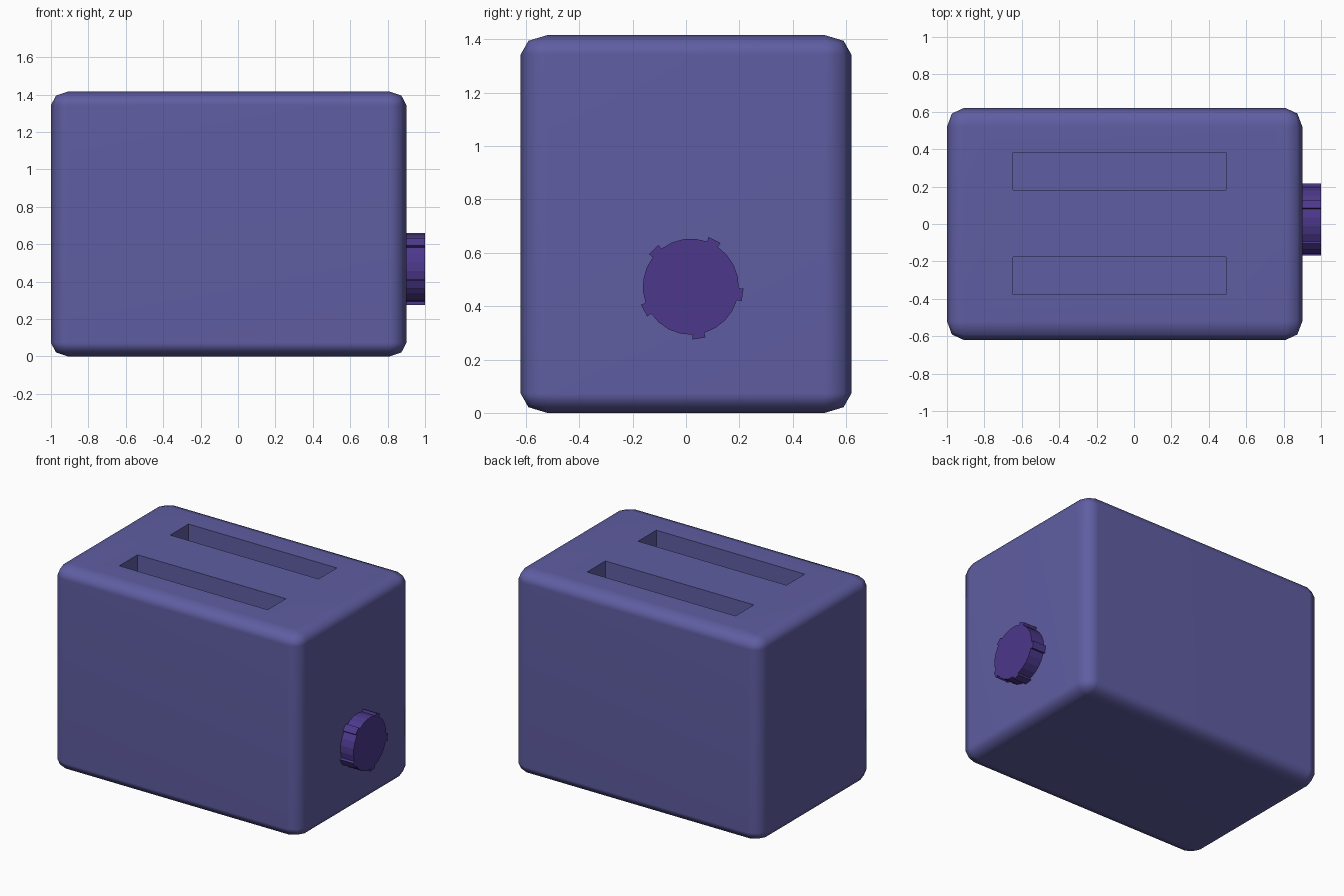
import bpy, bmesh
from math import radians, cos, sin

if "Cube" in bpy.data.objects:
    bpy.data.objects.remove(bpy.data.objects["Cube"])


def material(name, rgb):
    m = bpy.data.materials.new(name)
    m.diffuse_color = (*rgb, 1)
    m.use_nodes = True
    m.node_tree.nodes["Principled BSDF"].inputs["Base Color"].default_value = m.diffuse_color
    return m


def make_object(name, bm, mat=None):
    bmesh.ops.recalc_face_normals(bm, faces=bm.faces)
    me = bpy.data.meshes.new(name)
    bm.to_mesh(me)
    bm.free()
    ob = bpy.data.objects.new(name, me)
    bpy.context.collection.objects.link(ob)
    if mat:
        me.materials.append(mat)
    return ob


def box(bm, lo, hi):
    verts = bmesh.ops.create_cube(bm, size=1)["verts"]
    for v in verts:
        for i in range(3):
            v.co[i] = lo[i] + (v.co[i] + 0.5) * (hi[i] - lo[i])


def activate(ob):
    bpy.ops.object.select_all(action='DESELECT')
    ob.select_set(True)
    bpy.context.view_layer.objects.active = ob


shell = material("shell_blue", (0.115, 0.11, 0.36))
purple = material("knob_purple", (0.072, 0.04, 0.26))

# Body: bevelled box, scaled so the rounding differs per axis
size, round_off = (1.9, 1.24, 1.416), (0.09, 0.1, 0.073)
bm = bmesh.new()
half = [s / r / 2 for s, r in zip(size, round_off)]
box(bm, [-h for h in half], half)
bmesh.ops.bevel(bm, geom=bm.edges[:], offset=1, segments=2, profile=0.5,
                affect='EDGES')
bmesh.ops.scale(bm, vec=round_off, verts=bm.verts)
bmesh.ops.translate(bm, vec=(-0.05, 0, size[2] / 2), verts=bm.verts)
body = make_object("body", bm, shell)

# Two bread slots cut into the top
bm = bmesh.new()
for y in (-0.277, 0.281):
    box(bm, (-0.647, y - 0.1, 0.4), (0.492, y + 0.1, 1.6))
cutter = make_object("slot_cutter", bm, shell)
cutter.hide_render = True
cut = body.modifiers.new("slots", 'BOOLEAN')
cut.object = cutter
cut.solver = 'EXACT'
activate(body)
bpy.ops.object.modifier_apply(modifier="slots")
bpy.data.objects.remove(cutter)
activate(body)
bpy.ops.object.shade_smooth_by_angle(angle=radians(65))
weighted = body.modifiers.new("even_faces", 'WEIGHTED_NORMAL')
weighted.keep_sharp = True

# Dial: 25-sided disc with five raised grip teeth
bm = bmesh.new()
rim = []
for k in range(25):
    a, b = (radians(-16.2 + 14.4 * j) for j in (k, k + 1))
    rim.append((0.18, a))
    if k % 5 == 0:
        rim += [(0.198, a), (0.198, b)]
ring = [bm.verts.new((0.89, 0.018 + r * cos(t), 0.473 + r * sin(t)))
        for r, t in rim]
face = bm.faces.new(ring)
ext = bmesh.ops.extrude_face_region(bm, geom=[face], use_keep_orig=True)
moved = [v for v in ext["geom"] if isinstance(v, bmesh.types.BMVert)]
bmesh.ops.translate(bm, vec=(0.11, 0, 0), verts=moved)
make_object("dial", bm, purple)
